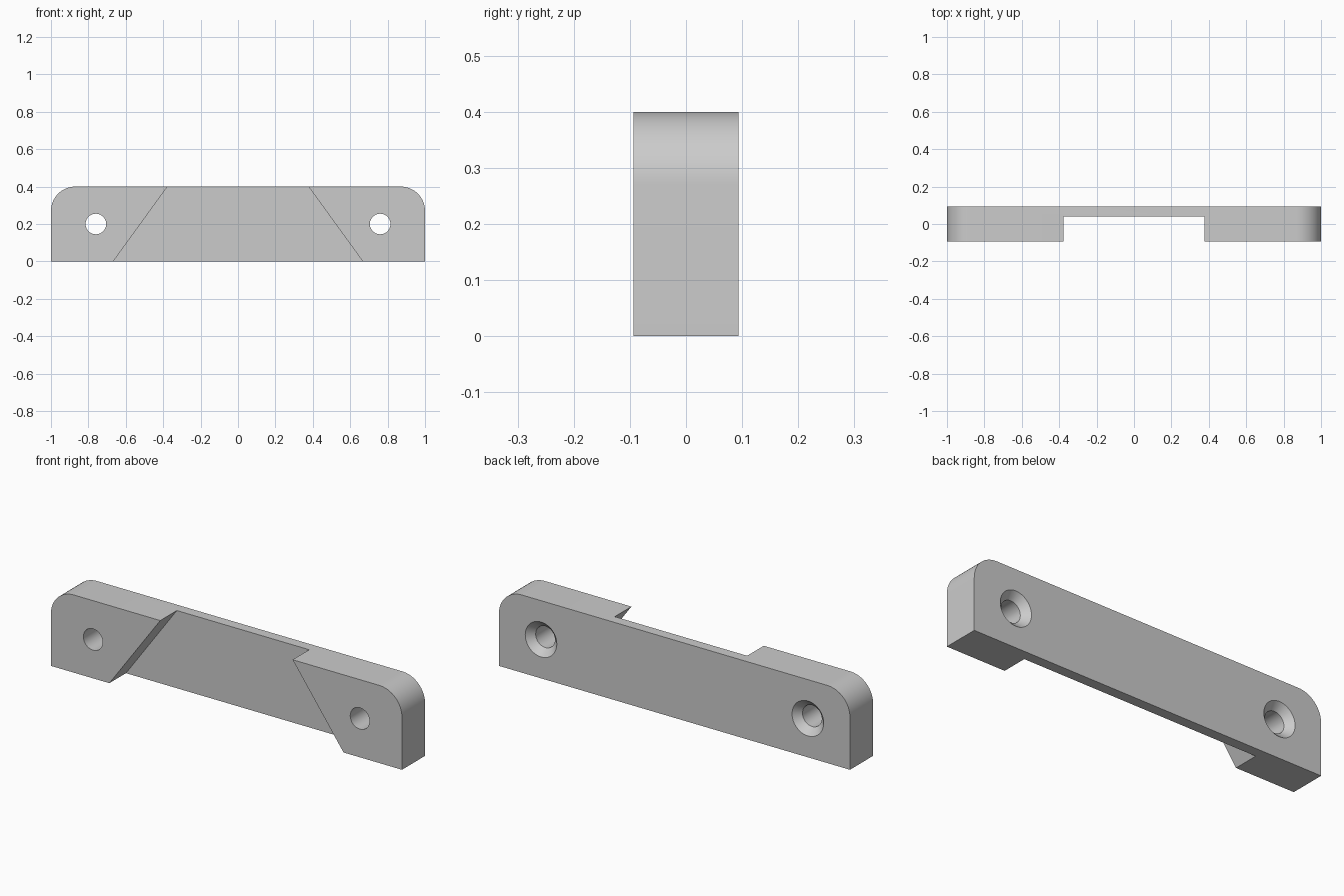
import bpy
import bmesh
import math

if "Cube" in bpy.data.objects:
    bpy.data.objects.remove(bpy.data.objects["Cube"], do_unlink=True)

HALF_LENGTH, HALF_DEPTH, HEIGHT = 1.0, 0.094, 0.4
CORNER = 0.13
RECESS_Y = 0.041
HOLE_X, HOLE_Z, HOLE_R, SINK_R = 0.76, 0.2, 0.055, 0.09

grey = bpy.data.materials.new("light_grey")
grey.use_nodes = True
grey.diffuse_color = (0.6, 0.6, 0.6, 1)
grey.node_tree.nodes["Principled BSDF"].inputs["Base Color"].default_value = (0.6, 0.6, 0.6, 1)


def make_object(name, bm):
    bmesh.ops.recalc_face_normals(bm, faces=bm.faces)
    mesh = bpy.data.meshes.new(name)
    bm.to_mesh(mesh)
    bm.free()
    mesh.materials.append(grey)
    obj = bpy.data.objects.new(name, mesh)
    bpy.context.collection.objects.link(obj)
    return obj


def prism(name, outline, y0, y1):
    """Extrude an x-z outline along y."""
    bm = bmesh.new()
    face = bm.faces.new([bm.verts.new((x, y0, z)) for x, z in outline])
    moved = bmesh.ops.extrude_face_region(bm, geom=[face])["geom"]
    verts = [v for v in moved if isinstance(v, bmesh.types.BMVert)]
    bmesh.ops.translate(bm, verts=verts, vec=(0, y1 - y0, 0))
    return make_object(name, bm)


def lathe(name, profile, x, z, sides=48):
    """Closed solid turned around a y axis from (radius, y) pairs."""
    bm = bmesh.new()
    rings = []
    for r, y in profile:
        rings.append([bm.verts.new((x + r * math.cos(math.tau * i / sides), y,
                                    z + r * math.sin(math.tau * i / sides)))
                      for i in range(sides)])
    for a, b in zip(rings, rings[1:]):
        for i in range(sides):
            j = (i + 1) % sides
            bm.faces.new((a[i], a[j], b[j], b[i]))
    bm.faces.new(rings[0])
    bm.faces.new(rings[-1])
    return make_object(name, bm)


def cut(target, cutter):
    cutter.hide_render = True
    mod = target.modifiers.new(cutter.name, "BOOLEAN")
    mod.operation = "DIFFERENCE"
    mod.solver = "EXACT"
    mod.object = cutter
    bpy.context.view_layer.objects.active = target
    bpy.ops.object.modifier_apply(modifier=mod.name)
    bpy.data.objects.remove(cutter, do_unlink=True)


# Plate with two rounded upper corners
STEPS = 16
arc = []
for i in range(STEPS + 1):
    a = math.pi / 2 * i / STEPS
    arc.append((HALF_LENGTH - CORNER + CORNER * math.cos(a),
                HEIGHT - CORNER + CORNER * math.sin(a)))
outline = [(HALF_LENGTH, 0)] + arc
outline += [(-x, z) for x, z in reversed(outline)]
plate = prism("mounting_plate", outline, -HALF_DEPTH, HALF_DEPTH)

# Tapered recess across the front, extended past the plate on each open side
low, high, over = 0.667, 0.377, 0.1
slope = (low - high) / HEIGHT * over
half = [(low + slope, -over), (high - slope, HEIGHT + over)]
recess = half + [(-x, z) for x, z in reversed(half)]
cut(plate, prism("recess_cutter", recess, -HALF_DEPTH - over, RECESS_Y))

# Countersunk screw holes, wide at the back
sink_y = HALF_DEPTH - (SINK_R - HOLE_R)
bore = [(HOLE_R, -HALF_DEPTH - over), (HOLE_R, sink_y),
        (SINK_R + over, HALF_DEPTH + over)]
for side in (-1, 1):
    cut(plate, lathe("hole_cutter", bore, side * HOLE_X, HOLE_Z))

# Smooth curves, crisp edges
bpy.ops.object.select_all(action="DESELECT")
plate.select_set(True)
bpy.context.view_layer.objects.active = plate
bpy.ops.object.shade_smooth_by_angle(angle=math.radians(30))
